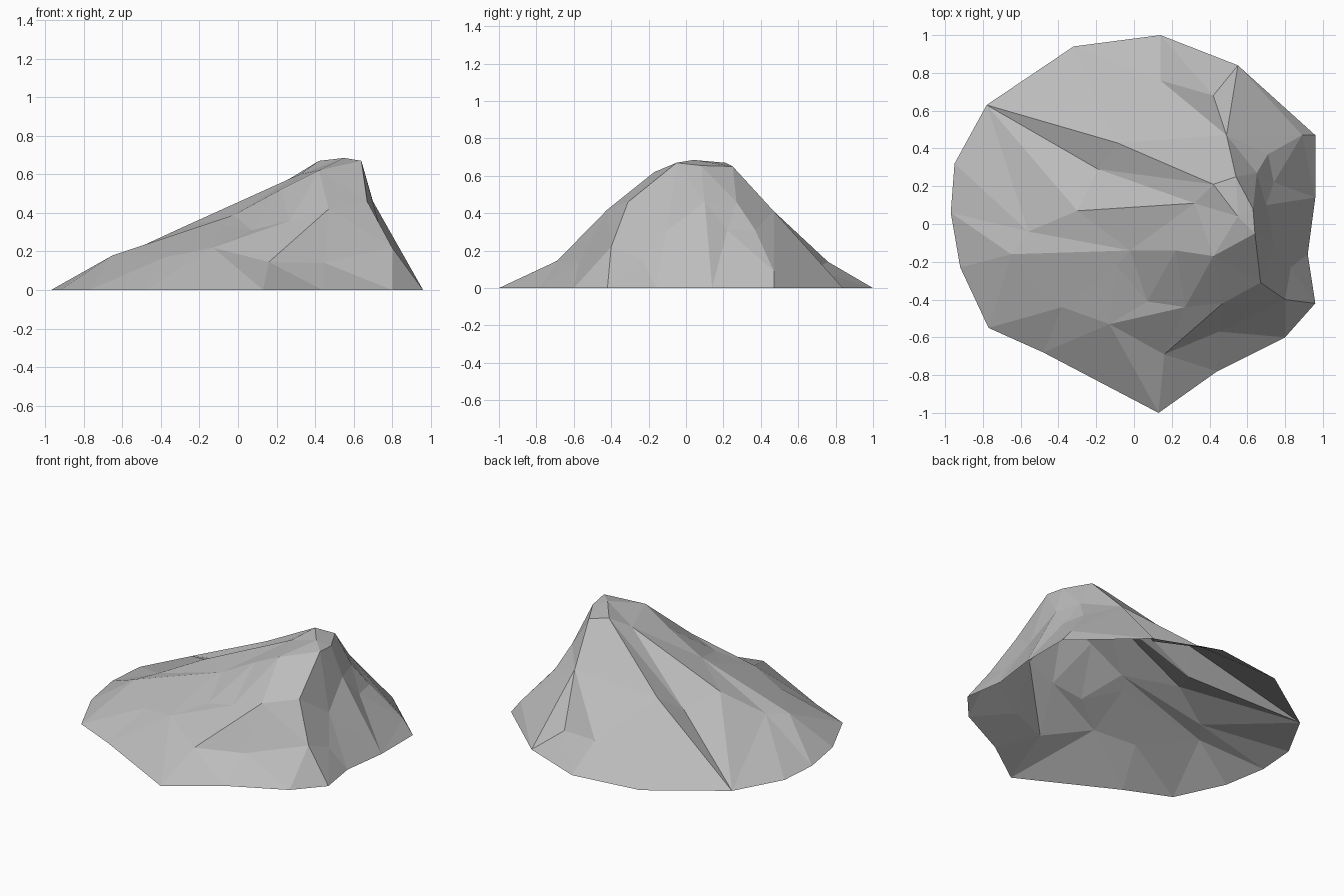
import bpy
import bmesh
from mathutils import Vector
from mathutils.geometry import delaunay_2d_cdt

default_cube = bpy.data.objects.get("Cube")
if default_cube:
    bpy.data.objects.remove(default_cube, do_unlink=True)


def make_material(name, colour):
    material = bpy.data.materials.new(name)
    material.use_nodes = True
    material.diffuse_color = colour
    shader = material.node_tree.nodes["Principled BSDF"]
    shader.inputs["Base Color"].default_value = colour
    shader.inputs["Roughness"].default_value = 1
    return material


# Ground outline of the mound, counter-clockwise from the back
outline = [(.14, 1), (-.32, .94), (-.78, .63), (-.95, .32), (-.97, .06),
           (-.92, -.23), (-.77, -.55), (-.48, -.68), (.13, -1), (.44, -.78),
           (.8, -.6), (.96, -.42), (.92, -.16), (.96, .14), (.96, .47), (.55, .84)]

# Crease lines that shape the rock, each running along one ridge or hollow
creases = {
    "cliff_rim": [(.8, -.4, .22), (.67, -.31, .46), (.64, -.05, .67),
                  (.63, .08, .655), (.65, .27, .46), (.71, .37, .31), (.89, .47, .09)],
    "back_spur": [(-.78, .63, 0), (-.09, .43, .36), (.42, .21, .67),
                  (.54, .25, .65), (.49, .47, .41), (.42, .68, .1)],
    "gully_floor": [(-.78, .63, 0), (-.19, .29, .25), (.42, .21, .67)],
    "main_ridge": [(-.56, -.04, .2), (-.3, .07, .32), (.32, .11, .6),
                   (.55, .04, .685), (.63, .08, .655)],
    "front_shoulder": [(-.65, -.16, .18), (-.02, -.14, .39), (.22, -.14, .52),
                       (.42, -.17, .62), (.64, -.05, .67)],
    "notch_top": [(.16, -.69, .145), (.47, -.42, .42), (.67, -.31, .46)],
    "notch_foot": [(.16, -.69, .145), (.45, -.57, .14), (.8, -.4, .22)],
    "front_ledge": [(-.38, -.44, .17), (-.13, -.53, .22), (.27, -.44, .36)],
    "front_hollow": [(-.09, -.22, .34), (.07, -.41, .31)],
    "cliff_fold": [(.7, .1, .46), (.74, -.1, .31), (.83, -.23, .15)],
    "cliff_dent": [(.7, .1, .46), (.74, .22, .31)],
    "back_foot": [(.14, .76, .14), (.42, .68, .1)],
}

# Collect shared points and the edges between them
points, edges = [], []


def add_line(line, closed=False):
    ids = []
    for co in line:
        point = Vector(co).to_3d()
        if point not in points:
            points.append(point)
        ids.append(points.index(point))
    edges.extend(zip(ids, ids[1:]))
    if closed:
        edges.append((ids[-1], ids[0]))


add_line(outline, closed=True)
for crease in creases.values():
    add_line(crease)

# Stretch facets between the creases, leaving the underside open
flat, _, faces, sources, _, _ = delaunay_2d_cdt(
    [point.to_2d() for point in points], edges, [], 1, 0.0001)

bm = bmesh.new()
verts = [bm.verts.new((co.x, co.y, points[source[0]].z if source else 0))
         for co, source in zip(flat, sources)]
for face in faces:
    bm.faces.new([verts[i] for i in face])
for face in bm.faces:
    face.normal_update()
    if face.normal.z < 0:
        face.normal_flip()

mesh = bpy.data.meshes.new("rock_mound")
bm.to_mesh(mesh)
bm.free()
mesh.materials.append(make_material("stone_grey", (.5, .5, .5, 1)))
rock = bpy.data.objects.new("rock_mound", mesh)
bpy.context.collection.objects.link(rock)
